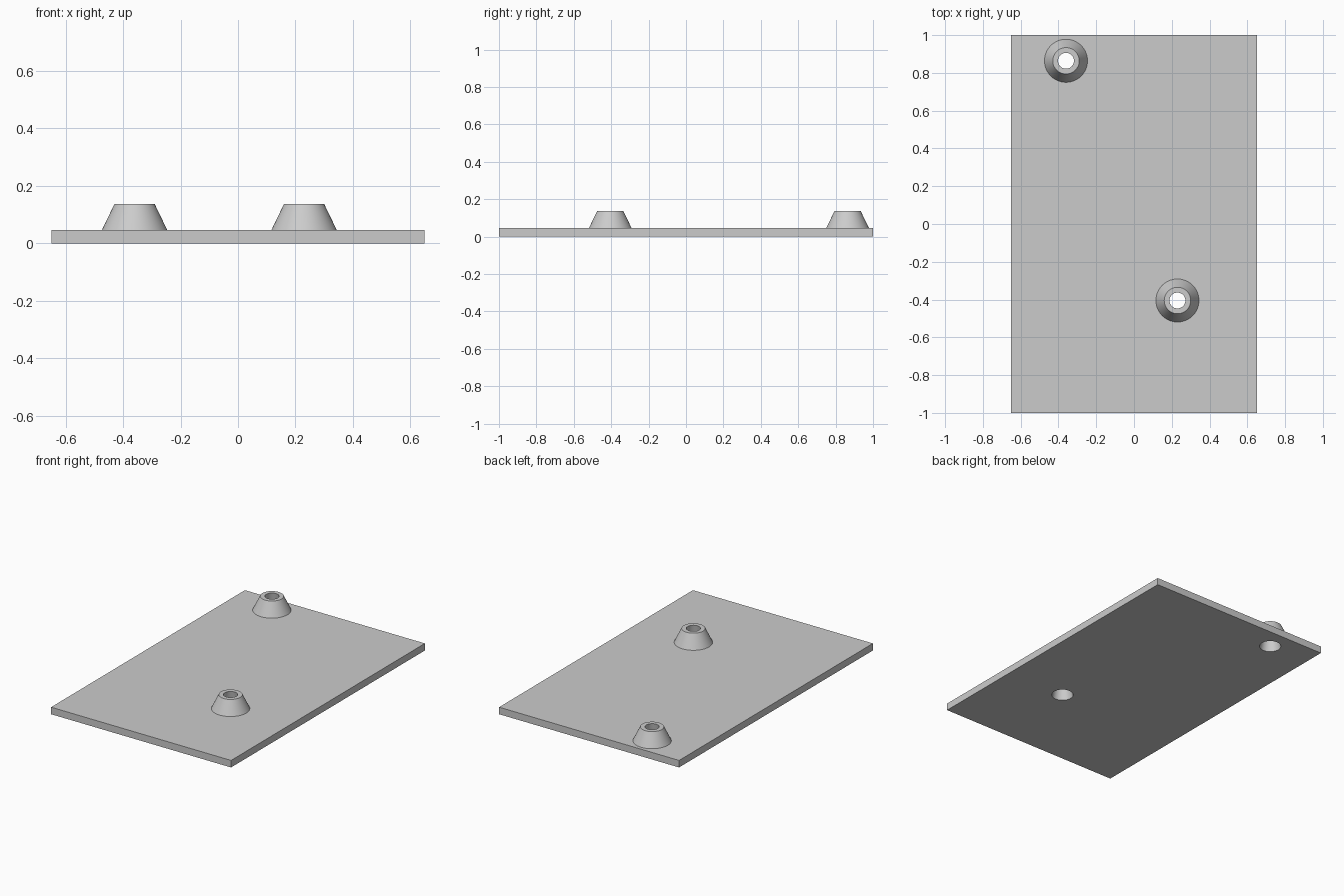
import bpy, bmesh, math

if "Cube" in bpy.data.objects:
    bpy.data.objects.remove(bpy.data.objects["Cube"], do_unlink=True)

WIDTH, LENGTH, THICK, TOP = 1.30, 2.0, 0.046, 0.137
BASE_R, TOP_R = 0.114, 0.07
HOLE_LOW, HOLE_HIGH = 0.065, 0.042
SIDES = 64
BOSSES = {"rear_right_boss": (-0.36, 0.864), "front_left_boss": (0.23, -0.405)}

grey = bpy.data.materials.new("light grey")
grey.use_nodes = True
colour = (0.6, 0.6, 0.6, 1)
grey.diffuse_color = colour
grey.node_tree.nodes["Principled BSDF"].inputs["Base Color"].default_value = colour


def hole_radius(z):
    return HOLE_LOW + (HOLE_HIGH - HOLE_LOW) * z / TOP


def revolve(name, profile, location):
    """Spin a closed (radius, height) profile into a solid ring."""
    bm = bmesh.new()
    rings = []
    for r, z in profile:
        rings.append([bm.verts.new((r * math.cos(a), r * math.sin(a), z))
                      for a in (math.tau * i / SIDES for i in range(SIDES))])
    for lower, upper in zip(rings, rings[1:] + rings[:1]):
        for i in range(SIDES):
            j = (i + 1) % SIDES
            bm.faces.new((lower[i], lower[j], upper[j], upper[i]))
    bmesh.ops.recalc_face_normals(bm, faces=bm.faces)
    mesh = bpy.data.meshes.new(name)
    bm.to_mesh(mesh)
    bm.free()
    obj = bpy.data.objects.new(name, mesh)
    obj.location = (*location, 0)
    bpy.context.collection.objects.link(obj)
    return obj


def finish(obj):
    obj.data.materials.clear()
    obj.data.materials.append(grey)
    bpy.ops.object.select_all(action="DESELECT")
    obj.select_set(True)
    bpy.context.view_layer.objects.active = obj
    bpy.ops.object.shade_smooth_by_angle(angle=math.radians(30))


# Flat base plate
bpy.ops.mesh.primitive_cube_add(size=1, location=(0, 0, THICK / 2))
plate = bpy.context.object
plate.name = "base_plate"
plate.scale = (WIDTH, LENGTH, THICK)
bpy.ops.object.transform_apply(location=True, rotation=False, scale=True)

# Tapered holes through the plate
for x, y in BOSSES.values():
    margin = 0.02
    bpy.ops.mesh.primitive_cone_add(
        vertices=SIDES, radius1=hole_radius(-margin),
        radius2=hole_radius(THICK + margin), depth=THICK + 2 * margin,
        location=(x, y, THICK / 2))
    cutter = bpy.context.object
    cutter.hide_render = True
    bpy.context.view_layer.objects.active = plate
    cut = plate.modifiers.new("hole", "BOOLEAN")
    cut.operation, cut.solver, cut.object = "DIFFERENCE", "EXACT", cutter
    bpy.ops.object.modifier_apply(modifier=cut.name)
    bpy.data.objects.remove(cutter, do_unlink=True)
finish(plate)

# Hollow conical bosses standing on the plate
for name, place in BOSSES.items():
    finish(revolve(name, [(hole_radius(THICK), THICK), (BASE_R, THICK),
                          (TOP_R, TOP), (HOLE_HIGH, TOP)], place))
